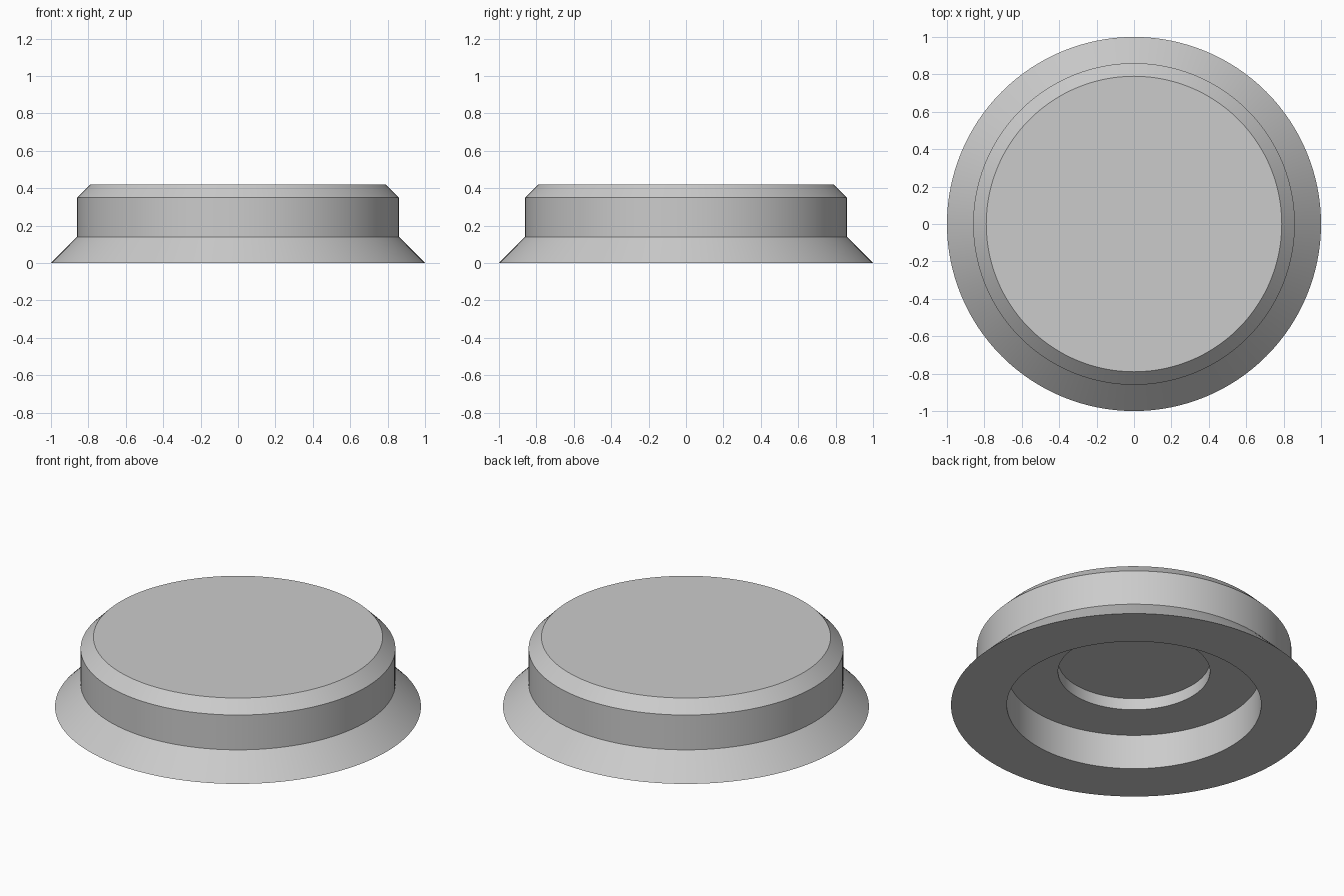
import bpy
import bmesh
import math

cube = bpy.data.objects.get("Cube")
if cube:
    bpy.data.objects.remove(cube, do_unlink=True)

SIDES = 128

grey = bpy.data.materials.new("plain grey")
grey.use_nodes = True
colour = (0.6, 0.6, 0.6, 1.0)
grey.diffuse_color = colour
grey.node_tree.nodes["Principled BSDF"].inputs["Base Color"].default_value = colour

# Cross-section (radius, height): top, chamfer, band, flared skirt, then stepped underside recess
profile = [
    (0.79, 0.42), (0.86, 0.35), (0.86, 0.14), (1.0, 0.0),
    (0.695, 0.0), (0.695, 0.21), (0.415, 0.21), (0.415, 0.28),
]


def lathe(name, points, material):
    """Turn a profile around z, capping both ends."""
    bm = bmesh.new()
    rings = []
    for radius, height in points:
        angles = [2 * math.pi * i / SIDES for i in range(SIDES)]
        rings.append([bm.verts.new((radius * math.cos(a), radius * math.sin(a), height))
                      for a in angles])
    for upper, lower in zip(rings, rings[1:]):
        for i in range(SIDES):
            j = (i + 1) % SIDES
            bm.faces.new((upper[i], lower[i], lower[j], upper[j]))
    bm.faces.new(rings[0])
    bm.faces.new(rings[-1][::-1])
    bmesh.ops.recalc_face_normals(bm, faces=bm.faces)
    mesh = bpy.data.meshes.new(name)
    bm.to_mesh(mesh)
    bm.free()
    mesh.materials.append(material)
    obj = bpy.data.objects.new(name, mesh)
    bpy.context.collection.objects.link(obj)
    return obj


# Round cap with a flared base
cap = lathe("flared_cap", profile, grey)
bpy.ops.object.select_all(action="DESELECT")
cap.select_set(True)
bpy.context.view_layer.objects.active = cap
bpy.ops.object.shade_smooth_by_angle(angle=math.radians(30))
